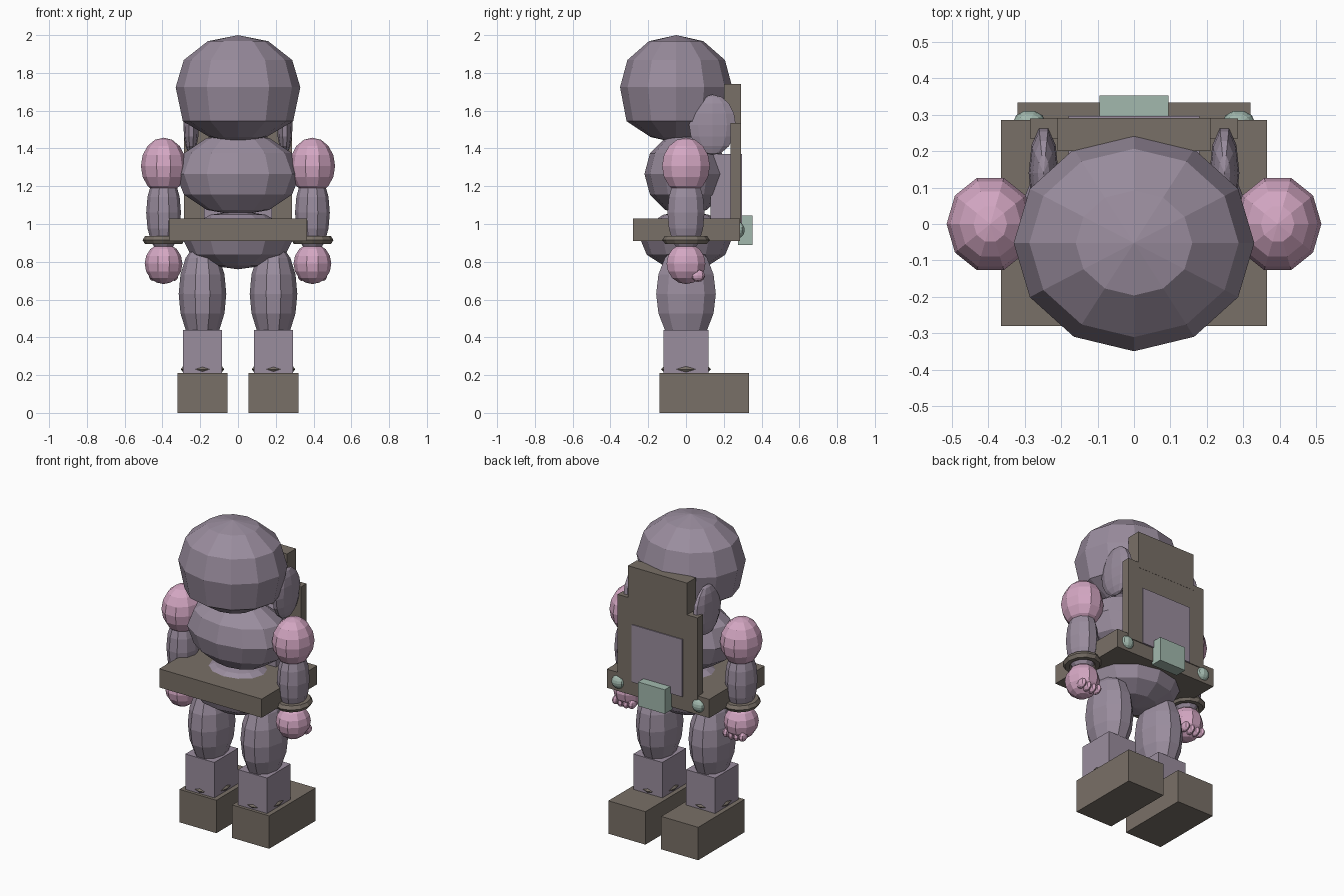
import bpy, bmesh
from math import sin, cos, pi
from mathutils import Matrix, Vector

if "Cube" in bpy.data.objects:
    bpy.data.objects.remove(bpy.data.objects["Cube"], do_unlink=True)


def material(name, rgb):
    lin = [((c / 255 + 0.055) / 1.055) ** 2.4 for c in rgb] + [1]
    m = bpy.data.materials.new(name)
    m.use_nodes = True
    m.diffuse_color = lin
    m.node_tree.nodes["Principled BSDF"].inputs["Base Color"].default_value = lin
    return m


PURPLE = material("dusty_purple", (154, 141, 158))
PINK = material("dusty_pink", (212, 167, 195))
BROWN = material("grey_brown", (121, 112, 103))
TEAL = material("pale_teal", (162, 185, 174))


def finish(bm, name, mat):
    bmesh.ops.recalc_face_normals(bm, faces=bm.faces)
    me = bpy.data.meshes.new(name)
    bm.to_mesh(me)
    bm.free()
    me.materials.append(mat)
    ob = bpy.data.objects.new(name, me)
    bpy.context.collection.objects.link(ob)
    return ob


def box(name, mat, low, high):
    lo, hi = Vector(low), Vector(high)
    bm = bmesh.new()
    bmesh.ops.create_cube(bm, size=1, matrix=Matrix.LocRotScale((lo + hi) / 2, None, hi - lo))
    return finish(bm, name, mat)


def ball(name, mat, centre, radii, segs=10, rings=8):
    bm = bmesh.new()
    # the quarter turn puts a vertex on the front-back axis
    m = Matrix.LocRotScale(centre, None, radii) @ Matrix.Rotation(pi / 2, 4, "Z")
    bmesh.ops.create_uvsphere(bm, u_segments=segs, v_segments=rings, radius=1, matrix=m)
    return finish(bm, name, mat)


def lathe(name, mat, profile, centre, scale_y=1, segs=12, closed=False):
    """Spin (radius, height) points about a vertical axis."""
    cx, cy, cz = centre
    bm = bmesh.new()
    rows = [[bm.verts.new((cx + r * cos(2 * pi * i / segs),
                           cy + r * scale_y * sin(2 * pi * i / segs), cz + z))
             for i in range(segs)] for r, z in profile]
    pairs = list(zip(rows, rows[1:])) + ([(rows[-1], rows[0])] if closed else [])
    for a, b in pairs:
        for i in range(segs):
            j = (i + 1) % segs
            bm.faces.new((a[i], a[j], b[j], b[i]))
    bmesh.ops.remove_doubles(bm, verts=bm.verts, dist=1e-5)
    return finish(bm, name, mat)


def ring(name, mat, centre, major, minor, height, scale_y=1):
    profile = [(major + minor * cos(k * pi / 3), height * sin(k * pi / 3)) for k in range(6)]
    return lathe(name, mat, profile, centre, scale_y, 12, True)


# head and body
lathe("head", PURPLE, [(0, 2.0), (.16, 1.968), (.287, 1.868), (.33, 1.724),
                       (.292, 1.544), (.15, 1.46), (0, 1.43)], (0, -.052, 0), .9)
ball("torso", PURPLE, (0, 0, 1.265), (.33, .22, .22), 12, 6)
ball("hips", PURPLE, (0, 0, .915), (.29, .24, .155), 12, 6)

# belt, plate and panel
box("belt", BROWN, (-.365, -.28, .91), (.365, .285, 1.03))
box("buckle", TEAL, (-.095, .275, .89), (.095, .352, 1.045))
box("lower_plate", BROWN, (-.285, .235, 1.0), (.285, .29, 1.535))
box("upper_plate", BROWN, (-.21, .2, 1.5), (.21, .291, 1.74))
box("plate_panel", PURPLE, (-.18, .13, 1.0), (.18, .296, 1.37))

# paired parts
for side, s in (("left", 1), ("right", -1)):
    ball(side + "_belt_stud", TEAL, (s * .287, .278, .968), (.045, .034, .042))
    ball(side + "_shoulder_pad", PURPLE, (s * .248, .14, 1.525), (.041, .13, .16))
    # arm
    ax = s * .394
    ball(side + "_upper_arm", PINK, (ax, 0, 1.307), (.12, .133, .15))
    ball(side + "_forearm", PURPLE, (ax, 0, 1.06), (.092, .103, .22))
    ring(side + "_wristband", BROWN, (ax, 0, .915), .086, .025, .024, 1.12)
    ball(side + "_hand", PINK, (ax, 0, .79), (.1, .108, .108))
    for n in range(4):
        off = (n - 1.5) * .038
        ball(f"{side}_finger_{n + 1}", PINK, (ax + off, .062, .72 + abs(off) * .15),
             (.021, .038, .03), 8, 6)
    # leg
    lx = s * .188
    ball(side + "_thigh", PURPLE, (lx, 0, .63), (.126, .166, .27))
    box(side + "_shin", PURPLE, (lx - .103, -.12, .2), (lx + .103, .12, .44))
    ring(side + "_ankle_band", BROWN, (lx, 0, .231), .094, .021, .016, 1.14)
    box(side + "_foot", BROWN, (lx - .132, -.14, 0), (lx + .132, .333, .212))
